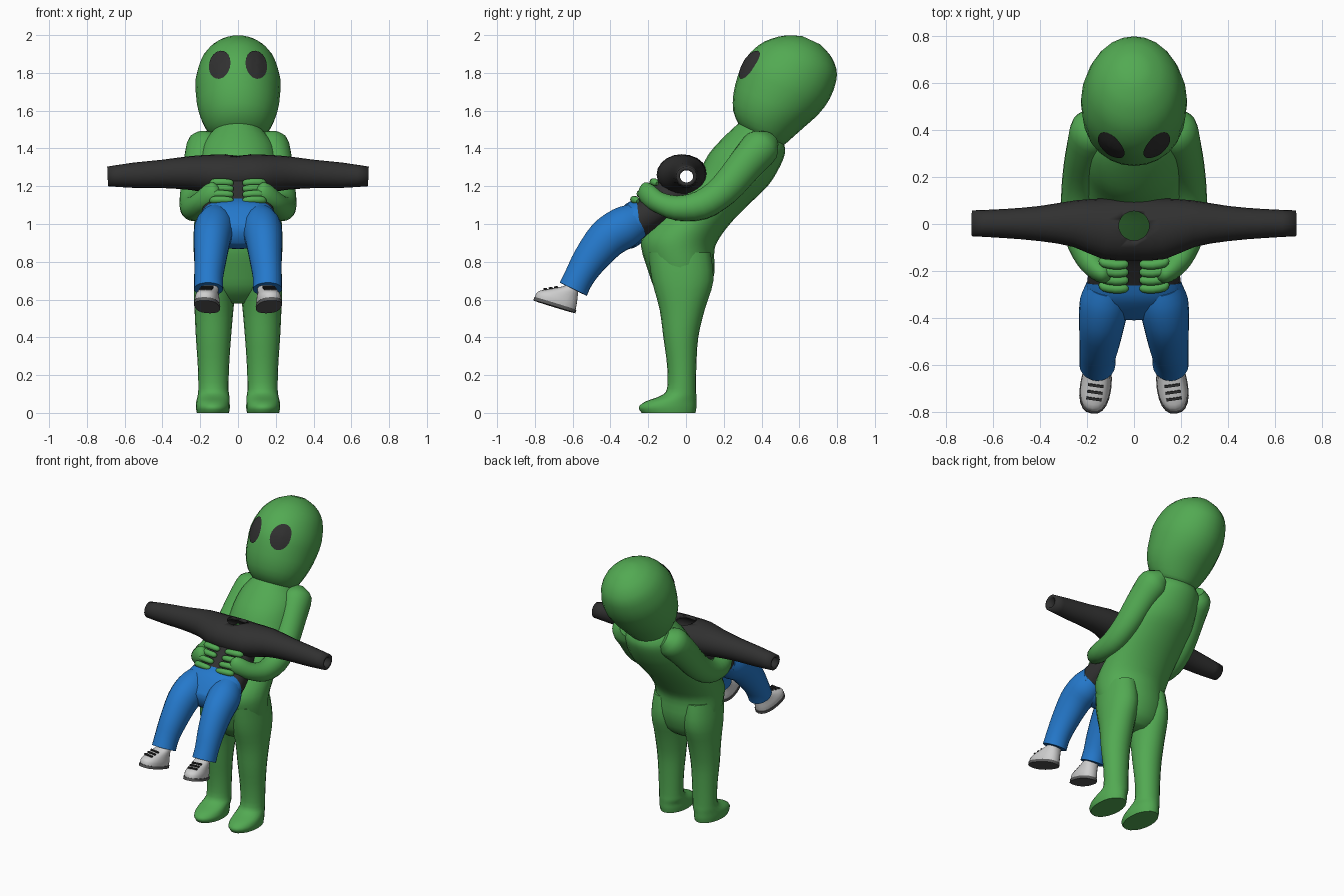
import bpy, bmesh, math
from mathutils import Vector, Matrix
from mathutils.bvhtree import BVHTree

if "Cube" in bpy.data.objects:
    bpy.data.objects.remove(bpy.data.objects["Cube"])


def material(name, rgb):
    m = bpy.data.materials.new(name)
    m.diffuse_color = (*rgb, 1)
    m.use_nodes = True
    m.node_tree.nodes["Principled BSDF"].inputs["Base Color"].default_value = m.diffuse_color
    return m


GREEN = material("green skin", (0.085, 0.40, 0.085))
BLACK = material("soft black", (0.03, 0.03, 0.03))
BLUE = material("denim blue", (0.018, 0.19, 0.60))
WHITE = material("shoe white", (0.62, 0.62, 0.62))
GREY = material("sole grey", (0.11, 0.11, 0.11))


def finish(name, bm, mat, mirror=False, angle=50):
    bmesh.ops.recalc_face_normals(bm, faces=bm.faces)
    me = bpy.data.meshes.new(name)
    bm.to_mesh(me)
    bm.free()
    me.materials.append(mat)
    ob = bpy.data.objects.new(name, me)
    bpy.context.collection.objects.link(ob)
    bpy.ops.object.select_all(action='DESELECT')
    ob.select_set(True)
    bpy.context.view_layer.objects.active = ob
    bpy.ops.object.shade_smooth_by_angle(angle=math.radians(angle))
    if mirror:
        ob.modifiers.new("mirror", 'MIRROR')
    return ob


def catmull(a, b, c, d, t):
    return 0.5 * (2 * b + (c - a) * t + (2 * a - 5 * b + 4 * c - d) * t * t
                  + (3 * b - a - 3 * c + d) * t ** 3)


def loft(name, rings, mat, seg=20, sub=3, p=1.0, caps=(True, True), mirror=False):
    """Skin smoothly interpolated (centre, u, v) ellipses."""
    last = len(rings) - 1
    fine = []
    for i in range(last):
        four = [rings[max(0, min(last, i + k))] for k in (-1, 0, 1, 2)]
        for j in range(sub):
            fine.append([catmull(*[r[k] for r in four], j / sub) for k in range(3)])
    fine.append(rings[-1])
    bm = bmesh.new()
    loops = []
    for c, u, v in fine:
        loop = []
        for k in range(seg):
            a = 2 * math.pi * k / seg
            x, y = math.cos(a), math.sin(a)
            x = math.copysign(abs(x) ** p, x)
            y = math.copysign(abs(y) ** p, y)
            loop.append(bm.verts.new(c + u * x + v * y))
        loops.append(loop)
    for a, b in zip(loops, loops[1:]):
        for k in range(seg):
            n = (k + 1) % seg
            bm.faces.new((a[k], a[n], b[n], b[k]))
    if caps[0]:
        bm.faces.new(loops[0][::-1])
    if caps[1]:
        bm.faces.new(loops[-1])
    return finish(name, bm, mat, mirror)


def ring(x, fy, fz, by, bz, hx):
    """Ellipse spanning a front and a back point in the side plane."""
    return (Vector((x, (fy + by) / 2, (fz + bz) / 2)), Vector((hx, 0, 0)),
            Vector((0, (by - fy) / 2, (bz - fz) / 2)))


def path(points):
    """Ellipses square to a path of (x, y, z, side radius, up radius)."""
    out = []
    for i, q in enumerate(points):
        a, b = points[max(0, i - 1)], points[min(len(points) - 1, i + 1)]
        t = (Vector(b[:3]) - Vector(a[:3])).normalized()
        u = t.cross(Vector((0, 0, 1))).normalized()
        out.append((Vector(q[:3]), u * q[3], u.cross(t) * q[-1]))
    return out


# Leaning torso
loft("torso", [ring(0, *r) for r in (
    (-.08, .58, .06, .58, .10), (-.16, .65, .115, .63, .19), (-.20, .75, .15, .74, .225),
    (-.238, .88, .15, .86, .235), (-.215, .96, .18, .93, .235), (-.13, 1.05, .25, 1.02, .23),
    (-.03, 1.16, .35, 1.12, .225), (.06, 1.26, .44, 1.21, .22), (.12, 1.37, .50, 1.31, .21),
    (.20, 1.46, .525, 1.38, .19), (.28, 1.535, .52, 1.42, .14))], GREEN, seg=24)

# Legs with rounded feet
loft("leg", [ring(x, f, z, b, z, hx) for z, f, b, hx, x in (
    (0, -.235, .05, .085, .133), (.03, -.25, .055, .09, .133), (.06, -.215, .055, .088, .133),
    (.09, -.135, .055, .084, .13), (.13, -.10, .053, .08, .13), (.25, -.10, .055, .083, .13),
    (.40, -.12, .065, .093, .13), (.55, -.14, .10, .103, .127), (.70, -.18, .145, .112, .122),
    (.85, -.20, .13, .10, .12))], GREEN, mirror=True)

# Head: tilted egg, given as distance along the axis, front, back and half width
AXIS, ACROSS = Vector((0, .417, .909)), Vector((0, .909, -.417))
BASE = Vector((0, .40, 1.475))
head = loft("head", [(BASE + AXIS * t + ACROSS * ((f + b) / 2), Vector((w, 0, 0)),
                      ACROSS * ((b - f) / 2)) for t, f, b, w in (
    (-.01, -.115, .115, .12), (0, -.135, .132, .145), (.05, -.188, .155, .18),
    (.13, -.224, .19, .21), (.22, -.242, .229, .222), (.32, -.247, .25, .225),
    (.42, -.212, .242, .20), (.48, -.165, .215, .168), (.53, -.10, .16, .115),
    (.562, -.02, .085, .045))], GREEN, seg=24, sub=2)

# Oval eyes laid on the face
face = BVHTree.FromPolygons([v.co for v in head.data.vertices],
                            [tuple(f.vertices) for f in head.data.polygons])
bm = bmesh.new()
tilt = math.radians(14)


def eye_vert(r, a):
    x, z = .056 * r * math.cos(a), .076 * r * math.sin(a)
    px = .097 + x * math.cos(tilt) - z * math.sin(tilt)
    pz = 1.84 + x * math.sin(tilt) + z * math.cos(tilt)
    hit, normal, _, _ = face.ray_cast(Vector((px, -1, pz)), Vector((0, 1, 0)))
    return bm.verts.new(hit + Vector((0, -.006, .003)))


N = 20
hub = eye_vert(0, 0)
rows = [[eye_vert(r, 2 * math.pi * k / N) for k in range(N)] for r in (.35, .7, 1)]
for k in range(N):
    n = (k + 1) % N
    bm.faces.new((hub, rows[0][k], rows[0][n]))
    for a, b in zip(rows, rows[1:]):
        bm.faces.new((a[k], b[k], b[n], a[n]))
finish("eye", bm, BLACK, mirror=True)

# Arms wrapping forward, ending in palms
loft("arm", path([
    (.13, .43, 1.44, .07, .06), (.17, .40, 1.41, .10, .10), (.20, .32, 1.32, .088, .095),
    (.225, .20, 1.18, .08, .085), (.235, .08, 1.10, .075, .078), (.23, -.05, 1.085, .066, .066),
    (.195, -.145, 1.115, .055, .056), (.15, -.20, 1.155, .045, .058),
    (.115, -.22, 1.175, .035, .05), (.10, -.225, 1.18, .012, .02)]), GREEN, mirror=True)

# Fingers stepped down the belly of the sweater
for i in range(4):
    y, z = -.172 - .034 * i, 1.222 - .031 * i
    loft(f"finger_{i + 1}", path([
        (.145, y + .02, z - .008, .010), (.13, y + .008, z - .002, .020), (.08, y - .002, z, .020),
        (.038, y, z - .004, .018), (.024, y + .002, z - .006, .007)]), GREEN, seg=10, sub=2,
        mirror=True)

# Hollow sleeves in one straight bar, with a neck opening
half = [(0, -.02, 1.26, .135, .11), (.12, -.02, 1.263, .13, .105), (.25, .002, 1.27, .10, .09),
        (.40, .002, 1.265, .075, .075), (.55, .002, 1.258, .062, .067), (.69, .003, 1.252, .055, .052)]
sleeves = loft("sleeves", path([(-q[0], *q[1:]) for q in half[:0:-1]] + half), BLACK,
               sub=2, caps=(False, False))
wall = sleeves.modifiers.new("wall", 'SOLIDIFY')
wall.thickness, wall.offset = .02, -1
cutter = loft("neck_cutter", [ring(0, -.07, z, .055, z, .065) for z in (1.08, 1.5)], BLACK, sub=1)
cutter.hide_render = True
cutter.hide_viewport = True
hole = sleeves.modifiers.new("neck", 'BOOLEAN')
hole.object, hole.operation = cutter, 'DIFFERENCE'

# Sweater body curving down to the waist
loft("sweater_body", [ring(0, *r) for r in (
    (-.14, 1.24, .06, 1.14, .14), (-.175, 1.20, -.02, 1.06, .165),
    (-.235, 1.15, -.13, .98, .19), (-.268, 1.125, -.238, .915, .20))], BLACK, p=.8,
    caps=(False, True))

# Trousers: seat and bent legs
loft("trouser_seat", [ring(0, *r) for r in (
    (-.262, 1.135, -.235, .90, .203), (-.32, 1.105, -.28, .872, .21),
    (-.37, 1.05, -.34, .87, .19), (-.41, .99, -.385, .90, .13))], BLUE, p=.8)
loft("trouser_leg", path([
    (.115, -.26, 1.02, .085, .095), (.125, -.33, .98, .105, .112), (.137, -.42, .92, .098, .108),
    (.147, -.51, .81, .085, .092), (.155, -.565, .72, .077, .08), (.156, -.597, .655, .077, .08)]),
    BLUE, mirror=True)

# Shoes, built flat and then tipped toe-up
pose = (Matrix.Translation((.163, -.69, .572)) @ Matrix.Rotation(math.radians(8), 4, 'Z')
        @ Matrix.Rotation(math.radians(-17), 4, 'X'))
shoe = loft("shoe", [ring(0, f, h, b, h, w) for h, f, b, w in (
    (-.005, -.115, .11, .062), (.025, -.118, .108, .064), (.048, -.10, .105, .06),
    (.075, -.05, .10, .054), (.10, 0, .095, .05), (.115, .02, .09, .045))], WHITE,
    sub=2, p=.85, mirror=True)
sole = loft("sole", [ring(0, -.121, h, .114, h, .067) for h in (-.012, .006)], GREY,
            sub=1, p=.85, mirror=True)
bm = bmesh.new()
for y, h in ((-.078, .064), (-.052, .077), (-.026, .090)):
    bmesh.ops.create_cube(bm, size=1, matrix=Matrix.Translation((0, y, h))
                          @ Matrix.Rotation(math.radians(27), 4, 'X')
                          @ Matrix.Diagonal((.066, .011, .009, 1)))
laces = finish("laces", bm, BLACK, mirror=True, angle=30)
for ob in (shoe, sole, laces):
    ob.data.transform(pose)
